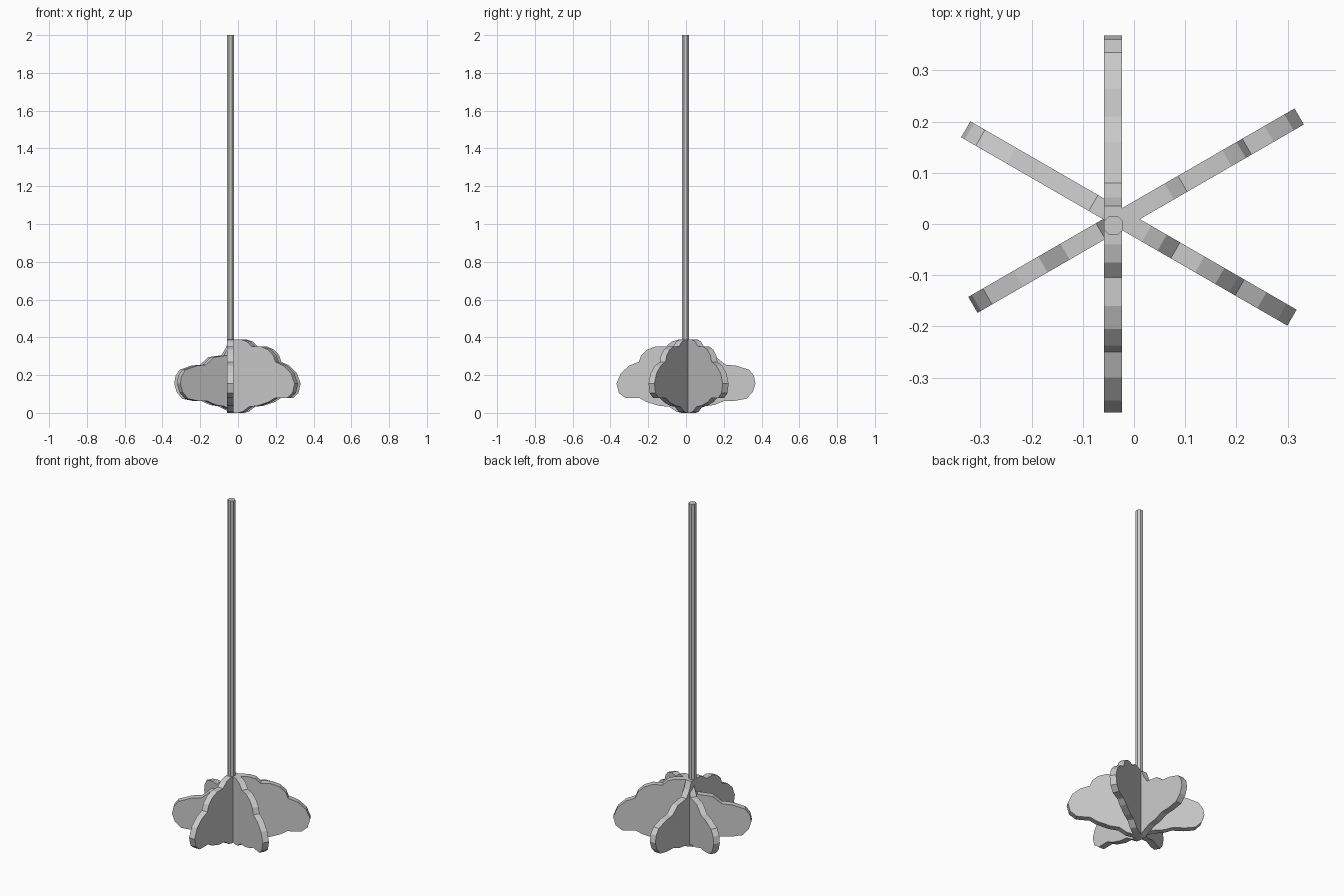
import bpy, bmesh
from math import radians, cos, sin

if "Cube" in bpy.data.objects:
    bpy.data.objects.remove(bpy.data.objects["Cube"])

# Lobed leaf outline (along panel, height): tall half is +u, low half is -u
PROFILE = [(-.035, .388), (.04, .388), (.075, .378), (.105, .352), (.16, .352),
           (.205, .335), (.237, .305), (.25, .27), (.30, .25), (.345, .21),
           (.368, .155), (.355, .105), (.32, .078), (.245, .078), (.21, .058),
           (.14, .037), (.09, .033), (.05, .006), (.02, 0), (-.02, 0),
           (-.06, .018), (-.10, .035), (-.15, .042), (-.20, .062), (-.26, .064),
           (-.32, .075), (-.353, .11), (-.368, .155), (-.36, .195), (-.335, .228),
           (-.265, .25), (-.21, .255), (-.16, .295), (-.08, .305), (-.052, .345)]
THICK = .036


def leaf(name, cx, cy, angle):
    """Extruded flat leaf panel standing upright."""
    c, s = cos(radians(angle)), sin(radians(angle))
    bm = bmesh.new()
    h = THICK / 2
    verts = [bm.verts.new((cx + u * c + h * s, cy + u * s - h * c, z)) for u, z in PROFILE]
    face = bm.faces.new(verts)
    ext = bmesh.ops.extrude_face_region(bm, geom=[face], use_keep_orig=True)
    moved = [g for g in ext["geom"] if isinstance(g, bmesh.types.BMVert)]
    bmesh.ops.translate(bm, verts=moved, vec=(-THICK * s, THICK * c, 0))
    bmesh.ops.recalc_face_normals(bm, faces=bm.faces)
    me = bpy.data.meshes.new(name)
    bm.to_mesh(me)
    bm.free()
    bpy.context.collection.objects.link(bpy.data.objects.new(name, me))


# Three crossing foliage panels, 60 degrees apart
for i, (cx, cy, a) in enumerate([(-.041, 0, -90), (-.01, .001, -30), (.004, .026, 30)]):
    leaf(f"leaf_panel_{i + 1}", cx, cy, a)

# Tall octagonal pole
bpy.ops.mesh.primitive_cylinder_add(vertices=8, radius=.0205, depth=1.7,
                                    location=(-.04, -.003, 1.15),
                                    rotation=(0, 0, radians(22.5)))
bpy.context.object.name = "pole"
